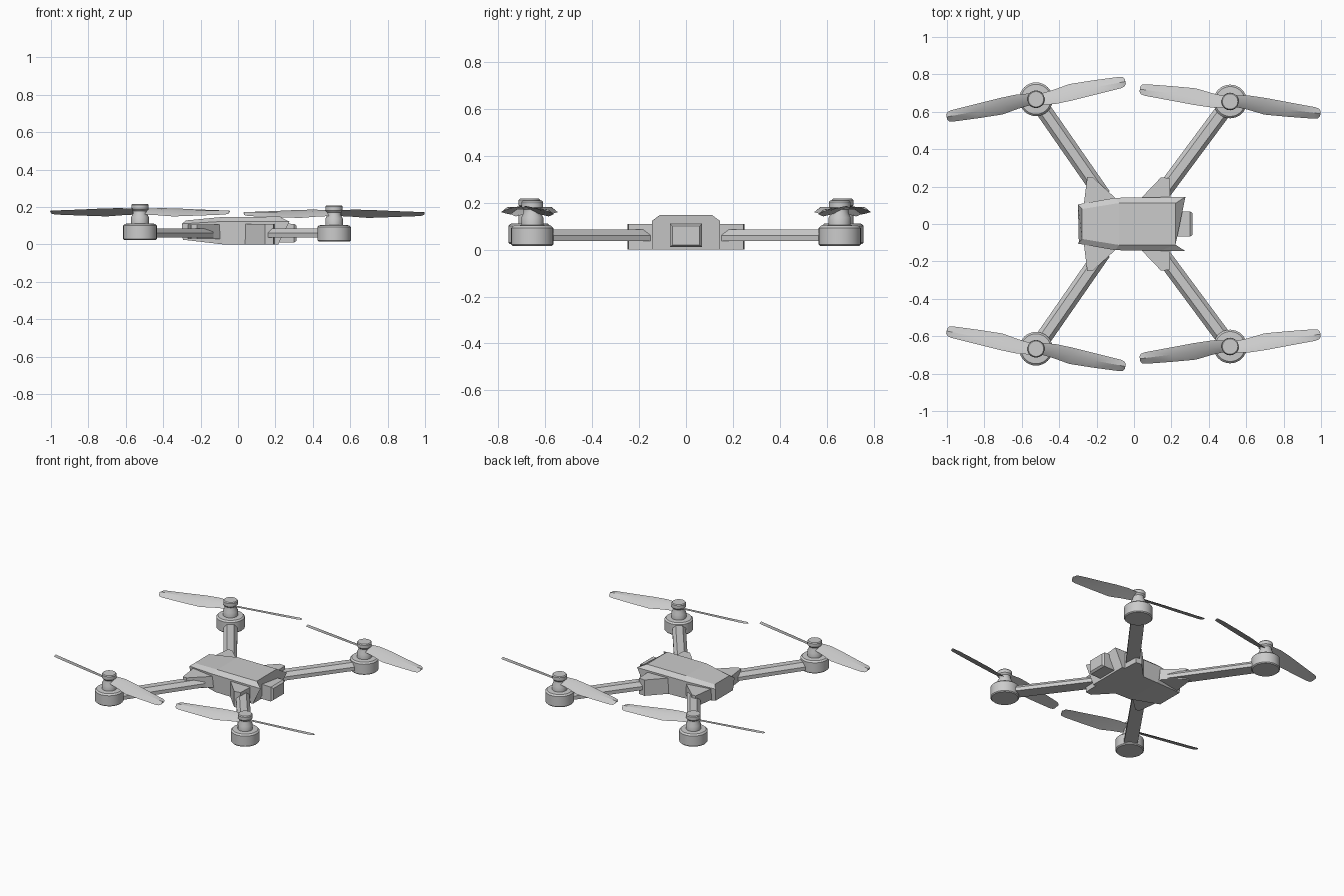
import bpy, bmesh, math
from mathutils import Vector

if "Cube" in bpy.data.objects:
    bpy.data.objects.remove(bpy.data.objects["Cube"])


def loft(name, parts, mirror=False, smooth=False):
    """Skin one or more lists of equal-sized rings, capping both ends."""
    bm = bmesh.new()
    for rings in parts:
        vs = [[bm.verts.new(p) for p in ring] for ring in rings]
        n = len(vs[0])
        for a, b in zip(vs, vs[1:]):
            for i in range(n):
                j = (i + 1) % n
                bm.faces.new((a[i], a[j], b[j], b[i]))
        bm.faces.new(vs[0])
        bm.faces.new(vs[-1])
    bmesh.ops.recalc_face_normals(bm, faces=bm.faces)
    me = bpy.data.meshes.new(name)
    bm.to_mesh(me)
    bm.free()
    ob = bpy.data.objects.new(name, me)
    bpy.context.collection.objects.link(ob)
    if smooth:
        me.shade_smooth()
        me.set_sharp_from_angle(angle=math.radians(30))
    if mirror:
        m = ob.modifiers.new("mirror_front", 'MIRROR')
        m.use_axis = (False, True, False)
        m.use_clip = False
        m.use_mirror_merge = False
    return ob


def prism(name, outline, z0, z1, **kw):
    return loft(name, [[[(x, y, z) for x, y in outline] for z in (z0, z1)]], **kw)


def body_ring(bottom, side, top):
    """Six-sided body section; each level is (x, half width, z)."""
    levels = (bottom, side, top)
    return [(x, y, z) for x, y, z in levels] + [(x, -y, z) for x, y, z in reversed(levels)]


# Body shell
loft("body", [[
    body_ring((-.295, .095, .025), (-.30, .105, .11), (-.278, .08, .128)),
    body_ring((-.08, .135, 0), (-.10, .14, .122), (-.08, .112, .147)),
    body_ring((.12, .14, 0), (.14, .143, .122), (.217, .112, .147)),
    body_ring((.215, .143, 0), (.275, .145, .122), (.222, .111, .147)),
]])

# Camera block on the nose
def camera_ring(x, y, z0, z1):
    return [(x, -y, z0), (x, y, z0), (x, y, z1), (x, -y, z1)]

loft("camera", [[camera_ring(.19, .068, .01, .112), camera_ring(.30, .068, .01, .110),
                 camera_ring(.313, .058, .02, .10)]])

# Arm brackets (rear pair on each end, mirrored across y)
prism("left_bracket", [(-.27, .09), (-.25, .25), (-.22, .25), (-.09, .13)],
      .028, .105, mirror=True)
prism("right_bracket", [(.03, .13), (.145, .25), (.19, .245), (.195, .12)],
      0, .11, mirror=True)

ARM = [(-.043, .036), (.043, .036), (.043, .061), (.022, .086), (-.022, .086), (-.043, .061)]
MOTOR = [(.084, .024), (.09, .03), (.09, .1), (.08, .11), (.047, .112), (.047, .145),
         (.037, .165), (.037, .178), (.046, .188), (.046, .211), (.041, .217)]
# Blade stations: radius, low edge, high edge, pitch slope
BLADE = [(.02, .024, -.036, .5), (.10, .032, -.044, .5), (.19, .047, -.042, .48),
         (.32, .043, -.034, .42), (.455, .036, -.026, .36), (.478, .031, -.02, .34),
         (.487, .018, -.008, .32)]


def propeller(name, cx, cy, dz, s, angle):
    blades = []
    for turn in (0, math.pi):
        a = s * math.radians(angle) + turn
        rings = []
        for r, lo, hi, k in BLADE:
            mid = (lo + hi) / 2
            sec = [(lo, -.002), (mid, .009), (hi, -.002), (mid, -.001)]
            rings.append([(cx + r * math.cos(a) - s * y * math.sin(a),
                           cy + r * math.sin(a) + s * y * math.cos(a),
                           .174 + dz - k * y + h) for y, h in sec])
        blades.append(rings)
    loft(name, blades, mirror=True, smooth=True)


for side, cx, cy, inner, dz, s, angle in (
        ("left", -.524, .667, (-.165, .15), 0, 1, 10.6),
        ("right", .514, .655, (.14, .15), -.008, -1, 7.1)):
    # Arm with chamfered top edges
    d = (Vector((cx, cy)) - Vector(inner)).normalized()
    loft(side + "_arm", [[[(p[0] - d.y * u, p[1] + d.x * u, z) for u, z in ARM]
                          for p in (inner, (cx, cy))]], mirror=True)
    # Motor housing with hub
    loft(side + "_motor", [[[(cx + r * math.cos(t * math.pi / 16), cy + r * math.sin(t * math.pi / 16), z + dz)
                             for t in range(32)] for r, z in MOTOR]], mirror=True, smooth=True)
    # Two-bladed propeller
    propeller(side + "_propeller", cx, cy, dz, s, angle)
